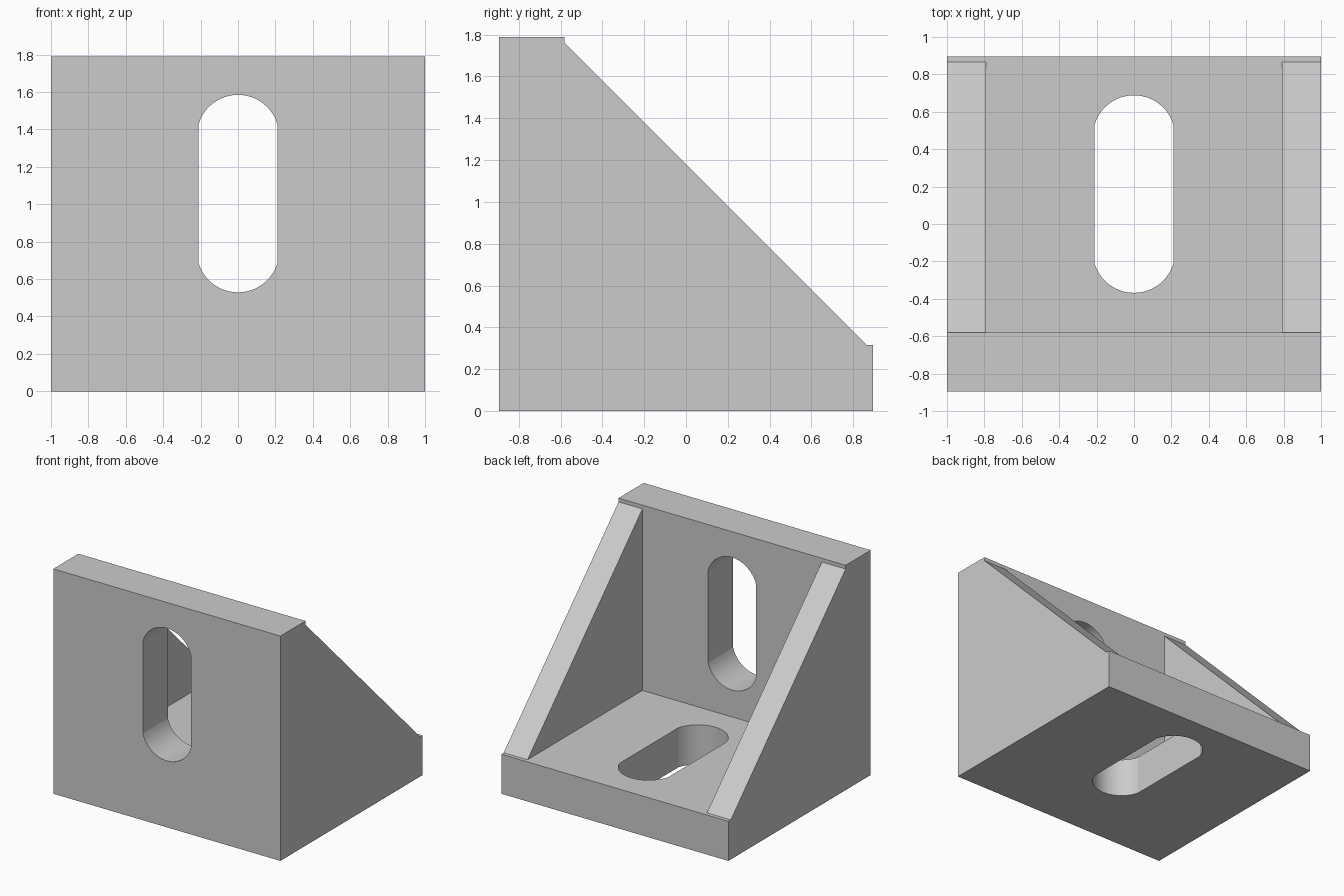
import bpy, bmesh, math

if "Cube" in bpy.data.objects:
    bpy.data.objects.remove(bpy.data.objects["Cube"])

H = 0.895      # half depth; height is twice this
T = 0.315      # plate thickness
RIB = 0.79     # inner side of the ribs
WALL = -H + T  # inner side of the upright plate

grey = bpy.data.materials.new("light grey")
grey.diffuse_color = (0.6, 0.6, 0.6, 1)
grey.use_nodes = True
grey.node_tree.nodes["Principled BSDF"].inputs["Base Color"].default_value = grey.diffuse_color


def prism(name, points, to_xyz, lo, hi):
    """Extrude a 2D outline between lo and hi along the remaining axis."""
    bm = bmesh.new()
    a = [bm.verts.new(to_xyz(u, v, lo)) for u, v in points]
    b = [bm.verts.new(to_xyz(u, v, hi)) for u, v in points]
    bm.faces.new(a)
    bm.faces.new(b[::-1])
    n = len(points)
    for i in range(n):
        j = (i + 1) % n
        bm.faces.new((a[i], b[i], b[j], a[j]))
    bmesh.ops.recalc_face_normals(bm, faces=bm.faces)
    mesh = bpy.data.meshes.new(name)
    bm.to_mesh(mesh)
    bm.free()
    mesh.materials.append(grey)
    ob = bpy.data.objects.new(name, mesh)
    bpy.context.collection.objects.link(ob)
    return ob


def slot_outline(centre, half_width=0.212, radius=0.22, half_len=0.528, steps=24):
    """Rounded slot whose end arcs are clipped slightly by the straight sides."""
    a0 = math.acos(half_width / radius)
    pts = []
    for sign in (1, -1):
        for i in range(steps + 1):
            a = a0 + (math.pi - 2 * a0) * i / steps
            pts.append((sign * radius * math.cos(a),
                        centre + sign * (half_len - radius + radius * math.sin(a))))
    return pts


# Solid bracket block from its side profile
side = [(-H, 0), (H, 0), (H, T), (H - 0.03, T), (WALL, 2 * H - 0.03), (WALL, 2 * H), (-H, 2 * H)]
bracket = prism("bracket", side, lambda y, z, x: (x, y, z), -1, 1)

# Pocket between the ribs, and a slot through each plate
pocket = [(WALL, T), (1.2, T), (1.2, 2.2), (WALL, 2.2)]
cutters = [
    prism("pocket_cutter", pocket, lambda y, z, x: (x, y, z), -RIB, RIB),
    prism("wall_slot_cutter", slot_outline(1.057), lambda x, z, y: (x, y, z), -H - 0.1, WALL + 0.1),
    prism("base_slot_cutter", slot_outline(0.16), lambda x, y, z: (x, y, z), -0.1, T + 0.1),
]
bpy.context.view_layer.objects.active = bracket
bracket.select_set(True)
for cutter in cutters:
    mod = bracket.modifiers.new(cutter.name, 'BOOLEAN')
    mod.operation = 'DIFFERENCE'
    mod.solver = 'EXACT'
    mod.object = cutter
    bpy.ops.object.modifier_apply(modifier=mod.name)
    bpy.data.objects.remove(cutter)

# Smooth slot ends, sharp edges elsewhere
bpy.ops.object.select_all(action='DESELECT')
bracket.select_set(True)
bpy.ops.object.shade_smooth_by_angle(angle=math.radians(15))
